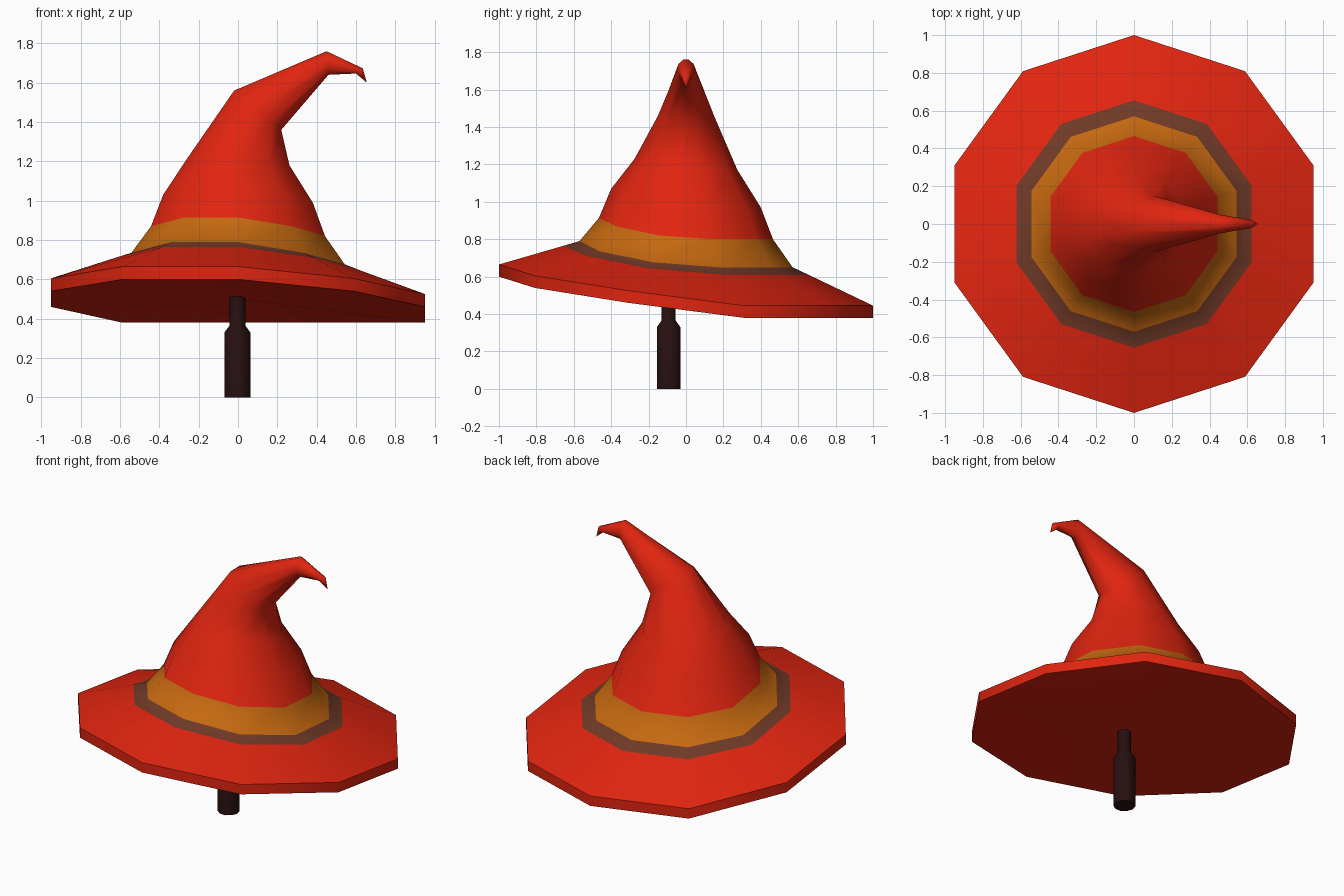
import bpy, bmesh
from math import sin, cos, pi, radians

cube = bpy.data.objects.get("Cube")
if cube:
    bpy.data.objects.remove(cube, do_unlink=True)

SIDES = 10


def material(name, rgb):
    m = bpy.data.materials.new(name)
    m.use_nodes = True
    colour = (*rgb, 1)
    m.diffuse_color = colour
    m.node_tree.nodes["Principled BSDF"].inputs["Base Color"].default_value = colour
    return m


red = material("red felt", (0.75, 0.018, 0.005))
orange = material("orange band", (0.56, 0.14, 0.005))
brown = material("brown trim", (0.16, 0.042, 0.02))
dark = material("dark wood", (0.02, 0.005, 0.005))


def tilted_ring(radius, heights):
    """Ring leaning up at the front; four heights run from front to back."""
    points = []
    for i in range(SIDES):
        a = 2 * pi * i / SIDES - pi / 2
        level = min(i, SIDES - 1 - i, 3)
        points.append((radius * cos(a), radius * sin(a), heights[level]))
    return points


def bent_ring(x, z, ux, uz, ry):
    """Ring around the bending tip; (ux, uz) is its half axis in the xz plane."""
    points = []
    for i in range(SIDES):
        a = 2 * pi * i / SIDES - pi / 2
        points.append((x + ux * cos(a), ry * sin(a), z + uz * cos(a)))
    return points


def loft(name, rings, mats, start, end, band_mats=None):
    """Skin a stack of rings and close each end with a fan to a point."""
    bm = bmesh.new()
    loops = [[bm.verts.new(p) for p in ring] for ring in rings]
    n = len(loops[0])
    for k in range(len(loops) - 1):
        for i in range(n):
            j = (i + 1) % n
            f = bm.faces.new((loops[k][i], loops[k][j], loops[k + 1][j], loops[k + 1][i]))
            f.material_index = (band_mats or {}).get(k, 0)
    for loop, tip in ((loops[0], start), (loops[-1], end)):
        v = bm.verts.new(tip)
        for i in range(n):
            bm.faces.new((loop[i], loop[(i + 1) % n], v))
    bmesh.ops.recalc_face_normals(bm, faces=bm.faces)
    mesh = bpy.data.meshes.new(name)
    bm.to_mesh(mesh)
    bm.free()
    for m in mats:
        mesh.materials.append(m)
    obj = bpy.data.objects.new(name, mesh)
    bpy.context.collection.objects.link(obj)
    return obj


def smooth(obj, degrees):
    bpy.ops.object.select_all(action='DESELECT')
    obj.select_set(True)
    bpy.context.view_layer.objects.active = obj
    bpy.ops.object.shade_smooth_by_angle(angle=radians(degrees))


# Hat: brim, trim, band, crown and the bent tip
rings = [
    tilted_ring(1.0, (0.60, 0.54, 0.46, 0.38)),
    tilted_ring(1.0, (0.665, 0.605, 0.525, 0.445)),
    tilted_ring(0.655, (0.765, 0.71, 0.645, 0.61)),
    tilted_ring(0.57, (0.79, 0.735, 0.677, 0.65)),
    tilted_ring(0.465, (0.915, 0.87, 0.82, 0.80)),
    tilted_ring(0.40, (1.07, 1.03, 0.99, 0.97)),
    tilted_ring(0.275, (1.23, 1.21, 1.18, 1.17)),
    bent_ring(0.10, 1.46, 0.126, -0.105, 0.15),
    bent_ring(0.455, 1.70, 0.005, -0.063, 0.05),
    bent_ring(0.617, 1.66, -0.018, -0.014, 0.022),
]
hat = loft("hat", rings, [red, brown, orange], (0, 0, 0.50), (0.655, 0, 1.60), {2: 1, 3: 2})
smooth(hat, 50)

# Stand: thick post with a tapered shoulder and thin neck
post = []
for radius, z in ((0.066, 0), (0.066, 0.33), (0.04, 0.365), (0.04, 0.53)):
    post.append([(radius * cos(2 * pi * i / SIDES) - 0.003,
                  radius * sin(2 * pi * i / SIDES) - 0.093, z) for i in range(SIDES)])
stand = loft("stand", post, [dark], (-0.003, -0.093, 0), (-0.003, -0.093, 0.53))
smooth(stand, 40)
